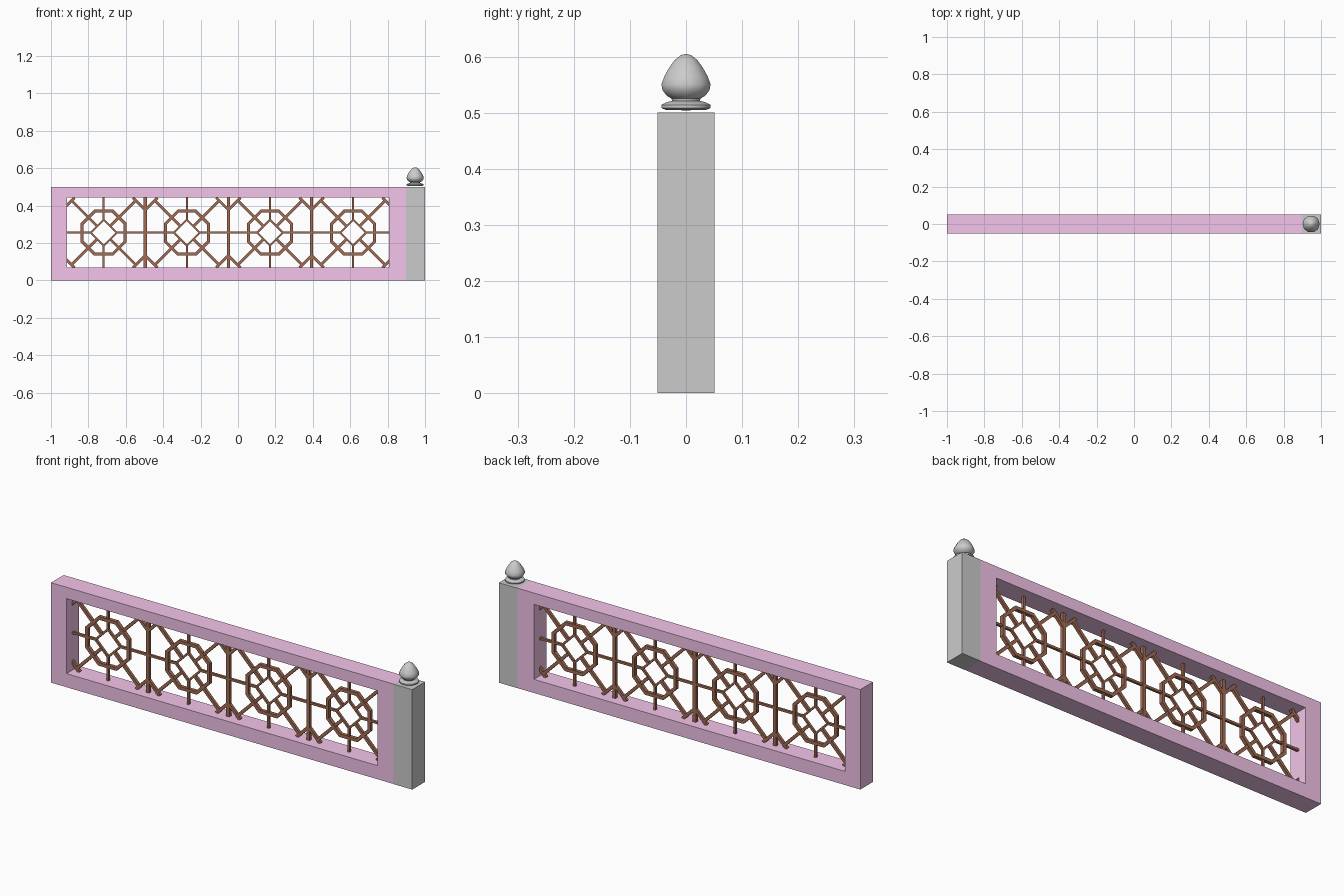
import bpy, bmesh, math
from mathutils import Vector, Matrix

if "Cube" in bpy.data.objects:
    bpy.data.objects.remove(bpy.data.objects["Cube"])


def material(name, rgb):
    m = bpy.data.materials.new(name)
    m.diffuse_color = (*rgb, 1)
    m.use_nodes = True
    m.node_tree.nodes["Principled BSDF"].inputs["Base Color"].default_value = m.diffuse_color
    return m


PINK = material("pink_paint", (0.9, 0.56, 0.82))
BROWN = material("brown_wood", (0.36, 0.15, 0.09))


def finish(bm, name, mat=None):
    bmesh.ops.recalc_face_normals(bm, faces=bm.faces)
    me = bpy.data.meshes.new(name)
    bm.to_mesh(me)
    bm.free()
    ob = bpy.data.objects.new(name, me)
    bpy.context.collection.objects.link(ob)
    if mat:
        me.materials.append(mat)
    return ob


def box(bm, centre, size, angle=0):
    mat = (Matrix.Translation(centre) @ Matrix.Rotation(-angle, 4, 'Y')
           @ Matrix.Diagonal((*size, 1)))
    bmesh.ops.create_cube(bm, size=1, matrix=mat)


def bar(bm, a, b, width, depth):
    """Straight bar between two (x, z) points in the y = 0 plane."""
    a, b = Vector(a), Vector(b)
    d, c = b - a, (a + b) / 2
    box(bm, (c.x, 0, c.y), (d.length, depth, width), math.atan2(d.y, d.x))


def ring(bm, outer, inner, depth):
    """Closed flat ring between two matching (x, z) loops."""
    n = len(outer)
    loops = [[bm.verts.new((x, y, z)) for x, z in pts]
             for pts, y in ((outer, -depth / 2), (inner, -depth / 2),
                            (inner, depth / 2), (outer, depth / 2))]
    for k in range(4):
        p, q = loops[k], loops[(k + 1) % 4]
        for i in range(n):
            j = (i + 1) % n
            bm.faces.new((p[i], p[j], q[j], q[i]))


def polygon(cx, cz, r, n, start):
    return [(cx + r * math.cos(start + math.tau * i / n),
             cz + r * math.sin(start + math.tau * i / n)) for i in range(n)]


def rect(x0, x1, z0, z1):
    return [(x0, z0), (x1, z0), (x1, z1), (x0, z1)]


# Pink frame
X0, X1, Z0, Z1 = -0.914, 0.807, 0.068, 0.443
bm = bmesh.new()
ring(bm, rect(-1, 0.897, 0, 0.5), rect(X0, X1, Z0, Z1), 0.1)
finish(bm, "frame", PINK)

# End post
bm = bmesh.new()
box(bm, (0.9485, 0, 0.25), (0.103, 0.102, 0.5))
finish(bm, "post")

# Turned finial
profile = [(0, .504), (.038, .505), (.046, .508), (.046, .514), (.038, .518),
           (.026, .521), (.027, .525), (.036, .530), (.044, .540),
           (.046, .550), (.041, .564), (.031, .581), (.021, .594),
           (.010, .602), (0, .605)]
bm = bmesh.new()
vs = [bm.verts.new((r, 0, z)) for r, z in profile]
es = [bm.edges.new(p) for p in zip(vs, vs[1:])]
bmesh.ops.spin(bm, geom=vs + es, cent=(0, 0, 0), axis=(0, 0, 1),
               angle=math.tau, steps=10)
bmesh.ops.remove_doubles(bm, verts=bm.verts, dist=1e-4)
finial = finish(bm, "finial")
finial.location.x = 0.947
bpy.context.view_layer.objects.active = finial
finial.select_set(True)
bpy.ops.object.shade_smooth_by_angle(angle=math.radians(45))

# Lattice panels: octagon, inner diamond, spokes and corner braces
CZ, PITCH = 0.255, 0.4445
for k in range(4):
    cx = -0.718 + k * PITCH
    bm = bmesh.new()
    e = 1 / math.cos(math.pi / 8)
    ring(bm, polygon(cx, CZ, 0.123 * e, 8, math.pi / 8),
         polygon(cx, CZ, 0.107 * e, 8, math.pi / 8), 0.018)
    ring(bm, polygon(cx, CZ, 0.076, 4, 0), polygon(cx, CZ, 0.062, 4, 0), 0.012)
    left, right = max(cx - PITCH / 2, X0), min(cx + PITCH / 2, X1)
    bar(bm, (left, CZ), (cx - 0.066, CZ), 0.011, 0.012)
    bar(bm, (cx + 0.066, CZ), (right, CZ), 0.011, 0.012)
    bar(bm, (cx, Z0), (cx, CZ - 0.066), 0.011, 0.012)
    bar(bm, (cx, CZ + 0.066), (cx, Z1), 0.011, 0.012)
    for sx in (-1, 1):
        for sz in (-1, 1):
            def at(u, v):
                return (cx + sx * u, CZ + sz * v)
            bar(bm, at(0.036, 0.036), at(0.172, 0.172), 0.015, 0.014)
            bar(bm, at(0.218, 0.126), at(0.157, 0.187), 0.015, 0.014)
    finish(bm, f"lattice_panel_{k + 1}", BROWN)

# Upright dividers between panels
for k in range(3):
    bm = bmesh.new()
    x = -0.718 + (k + 0.5) * PITCH
    bar(bm, (x, Z0), (x, Z1), 0.017, 0.016)
    finish(bm, f"divider_{k + 1}", BROWN)
